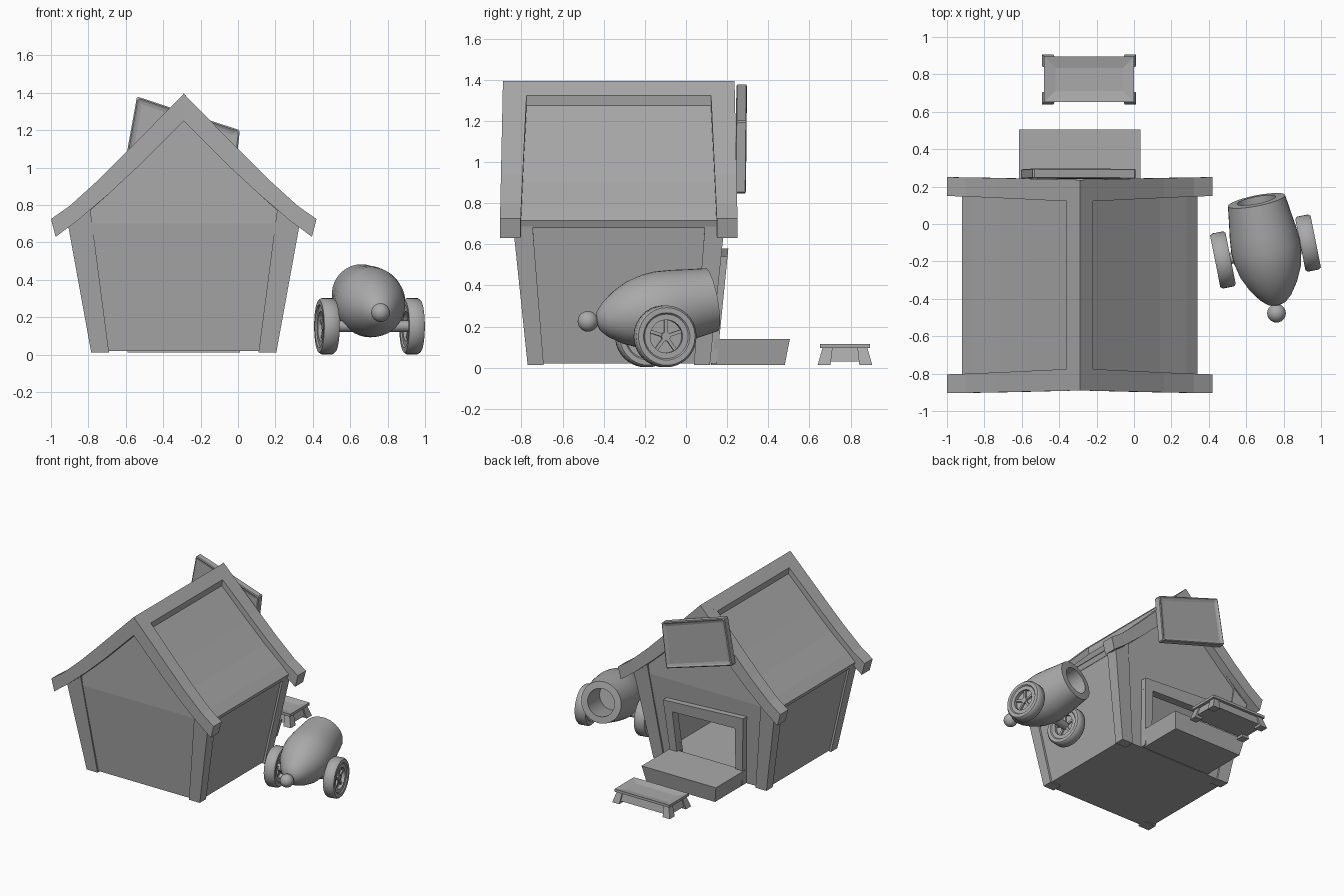
import bpy, bmesh
from math import pi, sin, cos, atan2, hypot
from mathutils import Matrix, Vector

cube = bpy.data.objects.get("Cube")
if cube:
    bpy.data.objects.remove(cube, do_unlink=True)

grey = bpy.data.materials.new("plain_grey")
grey.use_nodes = True
grey.diffuse_color = (0.4, 0.4, 0.4, 1)
grey.node_tree.nodes["Principled BSDF"].inputs["Base Color"].default_value = (0.4, 0.4, 0.4, 1)

CX, CY = -0.29, -0.327   # centre of the hut


def finish(name, bm, smooth=False, matrix=None):
    bmesh.ops.recalc_face_normals(bm, faces=bm.faces)
    if matrix:
        bm.transform(matrix)
    mesh = bpy.data.meshes.new(name)
    bm.to_mesh(mesh)
    bm.free()
    mesh.materials.append(grey)
    ob = bpy.data.objects.new(name, mesh)
    bpy.context.collection.objects.link(ob)
    if smooth:
        bpy.ops.object.select_all(action='DESELECT')
        ob.select_set(True)
        bpy.context.view_layer.objects.active = ob
        bpy.ops.object.shade_smooth_by_angle(angle=0.7)
    return ob


def loft_mesh(rings, closed=False):
    """Skin a row of equal point rings; cap the ends unless closed."""
    bm = bmesh.new()
    rows = [[bm.verts.new(p) for p in r] for r in rings]
    n = len(rows[0])
    pairs = list(zip(rows, rows[1:])) + ([(rows[-1], rows[0])] if closed else [])
    for a, b in pairs:
        for i in range(n):
            j = (i + 1) % n
            bm.faces.new((a[i], a[j], b[j], b[i]))
    if not closed:
        bm.faces.new(rows[0])
        bm.faces.new(rows[-1])
    bmesh.ops.recalc_face_normals(bm, faces=bm.faces)
    return bm


def rect(x0, x1, y0, y1, z):
    return [(x0, y0, z), (x1, y0, z), (x1, y1, z), (x0, y1, z)]


def block(name, bottom, top):
    return finish(name, loft_mesh([bottom, top]))


def recess(bm, direction, margin, depth):
    """Sink a panel into every face that points along the direction."""
    faces = [f for f in bm.faces if f.normal.dot(Vector(direction)) > 0.9]
    bmesh.ops.inset_region(bm, faces=faces, thickness=margin)
    bmesh.ops.translate(bm, verts=list({v for f in faces for v in f.verts}),
                        vec=Vector(direction) * -depth)


def lathe(name, profile, matrix, closed=False, sides=40):
    """Turn (radius, distance) pairs about local y."""
    rings = [[(r * cos(2 * pi * i / sides), t, r * sin(2 * pi * i / sides))
              for i in range(sides)] for r, t in profile]
    return finish(name, loft_mesh(rings, closed), True, matrix)


# Hut walls: leaning sides, upright gables, hollow with a doorway at the back
bm = bmesh.new()
ends = []
for s in (-1, 1):
    pts = [(-0.48, 0.43, 0.02), (0.48, 0.43, 0.02), (0.605, 0.5, 0.7),
           (0, 0.5, 1.26), (-0.605, 0.5, 0.7)]
    ends.append([bm.verts.new((CX + x, CY + s * y, z)) for x, y, z in pts])
for a, b, c, d, e in ends:
    bm.faces.new((a, b, c, e))
    bm.faces.new((e, c, d))
for i in range(5):
    j = (i + 1) % 5
    bm.faces.new((ends[0][i], ends[0][j], ends[1][j], ends[1][i]))
walls = finish("hut_walls", bm)
cutter = block("doorway_cutter", rect(CX - 0.25, CX + 0.25, 0, 0.4, 0.065),
               rect(CX - 0.28, CX + 0.28, 0, 0.4, 0.48))
cutter.hide_render = True
shell = walls.modifiers.new("thickness", 'SOLIDIFY')
shell.thickness, shell.offset = 0.04, -1
cut = walls.modifiers.new("doorway", 'BOOLEAN')
cut.object, cut.operation = cutter, 'DIFFERENCE'
bpy.context.view_layer.objects.active = walls
for m in ("thickness", "doorway"):
    bpy.ops.object.modifier_apply(modifier=m)
bpy.data.objects.remove(cutter, do_unlink=True)

# Corner posts
for sx, xn in ((-1, "right"), (1, "left")):
    for sy, yn in ((-1, "front"), (1, "back")):
        def corner(u0, u1, v0, v1, z0, z1):
            return [(CX + sx * u, CY + sy * v, z) for u, v, z in
                    ((u0, v0, z0), (u1, v0, z1), (u1, v1, z1), (u0, v1, z0))]
        block(f"{yn}_{xn}_post", corner(0.40, 0.495, 0.365, 0.443, 0.012, 0.012),
              corner(0.50, 0.62, 0.42, 0.515, 0.78, 0.70))


# Roof: half sections as (top u, top z, bottom u, bottom z), mirrored at the ridge
def roof_part(name, half, y_range):
    full = [(-a, b, -c, d) for a, b, c, d in reversed(half[1:])] + half
    rings = []
    for a, b, c, d in full:
        y0, y1 = y_range(b)
        rings.append([(CX + a, y0, b), (CX + a, y1, b), (CX + c, y1, d), (CX + c, y0, d)])
    return finish(name, loft_mesh(rings))


barge = [(0, 1.395, 0, 1.25), (0.30, 1.09, 0.25, 1.0), (0.45, 0.94, 0.40, 0.86),
         (0.61, 0.795, 0.57, 0.715), (0.71, 0.725, 0.685, 0.63)]
panel = [(0, 1.34, 0, 1.25), (0.28, 1.05, 0.25, 1.0), (0.43, 0.90, 0.40, 0.86),
         (0.57, 0.775, 0.54, 0.735), (0.63, 0.715, 0.615, 0.68)]
ridge = [(0, 1.395, 0, 1.29), (0.07, 1.324, 0.06, 1.25)]


def barge_range(side):
    def at(z):
        k = (1.4 - z) / 0.7
        return CY + side * (0.445 + 0.033 * k), CY + side * (0.563 + 0.015 * k)
    return at


roof_part("front_barge_board", barge, barge_range(-1))
roof_part("back_barge_board", barge, barge_range(1))
roof_part("roof_panels", panel, lambda z: (CY - 0.52, CY + 0.52))
roof_part("ridge_cap", ridge, lambda z: (CY - 0.47, CY + 0.47))


# Door frame boards that follow the lean of the back wall
def frame_board(name, corners):
    rings = [[(CX + u, CY + 0.43 + 0.1 * z + off, z) for u, z in corners]
             for off in (-0.02, 0.045)]
    finish(name, loft_mesh(rings))


frame_board("left_door_jamb", [(0.31, 0.02), (0.25, 0.02), (0.275, 0.47), (0.345, 0.47)])
frame_board("right_door_jamb", [(-0.31, 0.02), (-0.25, 0.02), (-0.275, 0.49), (-0.345, 0.49)])
frame_board("door_lintel", [(0.345, 0.46), (0.35, 0.54), (-0.355, 0.58), (-0.345, 0.48)])

# Door step
block("door_step", rect(CX - 0.30, CX + 0.30, 0.12, 0.48, 0.012),
      rect(CX - 0.325, CX + 0.325, 0.14, 0.505, 0.14))

# Crooked sign over the doorway, with a sunken panel on both faces
quad = [(-0.54, 1.38), (0.01, 1.20), (-0.03, 0.845), (-0.605, 1.02)]
bm = loft_mesh([[(x, y + 0.01 * (z - 1.1), z) for x, z in quad] for y in (0.238, 0.298)])
for d in ((0, 1, 0), (0, -1, 0)):
    recess(bm, d, 0.035, 0.015)
sign = finish("sign_board", bm)
edge = sign.modifiers.new("soft_edges", 'BEVEL')
edge.width, edge.segments = 0.008, 1

# Feeding stand: tray, inner box and splayed legs
SX, SY = -0.24, 0.773
bm = loft_mesh([rect(SX - 0.24, SX + 0.24, SY - 0.122, SY + 0.122, z) for z in (0.095, 0.115)])
recess(bm, (0, 0, 1), 0.085, 0.012)
finish("stand_tray", bm)
block("stand_box", rect(SX - 0.235, SX + 0.235, SY - 0.115, SY + 0.115, 0.03),
      rect(SX - 0.215, SX + 0.215, SY - 0.10, SY + 0.10, 0.097))
for sx, xn in ((-1, "right"), (1, "left")):
    for sy, yn in ((-1, "front"), (1, "back")):
        def foot(u0, u1, v0, v1, z):
            return rect(*sorted((SX + sx * u0, SX + sx * u1)),
                        *sorted((SY + sy * v0, SY + sy * v1)), z)
        block(f"stand_{yn}_{xn}_leg", foot(0.19, 0.252, 0.07, 0.133, 0.012),
              foot(0.18, 0.225, 0.06, 0.108, 0.1))

# Cannon barrel, turned about its own slanted axis
tail, mouth = Vector((0.765, -0.43, 0.225)), Vector((0.655, 0.125, 0.33))
axis = mouth - tail
yaw = Matrix.Rotation(atan2(-axis.x, axis.y), 4, 'Z')
pitch = Matrix.Rotation(atan2(axis.z, hypot(axis.x, axis.y)), 4, 'X')
aim = Matrix.Translation(tail) @ yaw @ pitch
lathe("cannon_barrel", [(0.012, -0.005), (0.05, 0.008), (0.085, 0.04), (0.13, 0.105),
                        (0.165, 0.18), (0.183, 0.26), (0.187, 0.32), (0.18, 0.40),
                        (0.167, 0.49), (0.156, 0.575), (0.105, 0.578), (0.105, 0.36)], aim)
bm = bmesh.new()
bmesh.ops.create_uvsphere(bm, u_segments=24, v_segments=14, radius=0.05)
finish("cannon_knob", bm, True, Matrix.Translation((0.762, -0.477, 0.225)))

# Wheels: dished rim, thin back disc, hub and spokes
hub = Matrix.Translation((0.703, -0.147, 0.152)) @ yaw
rim = [(0.14, -0.042), (0.15, -0.03), (0.15, 0.03), (0.14, 0.042), (0.115, 0.042),
       (0.108, 0.034), (0.08, 0.034), (0.08, -0.034), (0.108, -0.034), (0.115, -0.042)]
for side, label in ((-1, "right"), (1, "left")):
    place = hub @ Matrix.Translation((side * 0.232, 0, 0)) @ Matrix.Rotation(-pi / 2, 4, 'Z')
    lathe(f"{label}_wheel_rim", rim, place, closed=True)
    lathe(f"{label}_wheel_disc", [(0.085, -0.008), (0.085, 0.008)], place)
    lathe(f"{label}_wheel_hub", [(0.022, -0.026), (0.022, 0.026)], place, sides=16)
    for i in range(5):
        bm = loft_mesh([rect(-0.008, 0.008, -0.022, 0.022, z) for z in (0.01, 0.085)])
        turn = Matrix.Rotation(2 * pi * i / 5, 4, 'Y')
        finish(f"{label}_wheel_spoke_{i + 1}", bm, False, place @ turn)
lathe("axle", [(0.03, -0.22), (0.03, 0.22)], hub @ Matrix.Rotation(-pi / 2, 4, 'Z'), sides=16)
